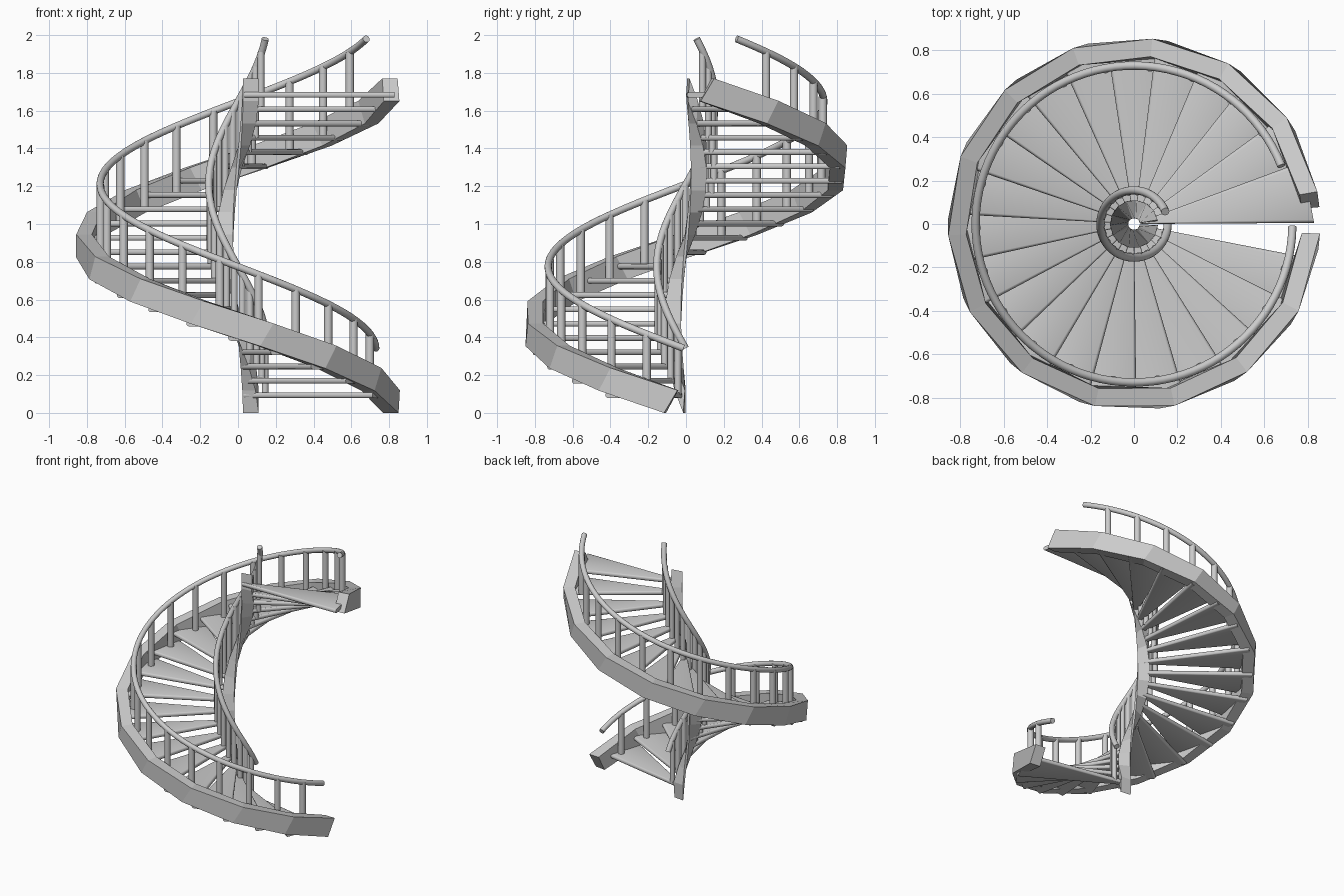
import bpy, bmesh, math
from mathutils import Vector

if "Cube" in bpy.data.objects:
    bpy.data.objects.remove(bpy.data.objects["Cube"])


def polar(r, deg, z):
    # stair turns clockwise seen from above as it climbs
    a = -math.radians(deg)
    return Vector((r * math.cos(a), r * math.sin(a), z))


def loft(name, rings):
    # skin a list of closed cross-sections and cap both ends
    bm = bmesh.new()
    rows = [[bm.verts.new(p) for p in ring] for ring in rings]
    n = len(rows[0])
    for a, b in zip(rows, rows[1:]):
        for i in range(n):
            bm.faces.new((a[i], a[(i + 1) % n], b[(i + 1) % n], b[i]))
    bm.faces.new(rows[0])
    bm.faces.new(rows[-1])
    bmesh.ops.recalc_face_normals(bm, faces=bm.faces)
    me = bpy.data.meshes.new(name)
    bm.to_mesh(me)
    bm.free()
    ob = bpy.data.objects.new(name, me)
    bpy.context.collection.objects.link(ob)
    return ob


def smooth(ob):
    bpy.ops.object.select_all(action='DESELECT')
    ob.select_set(True)
    bpy.context.view_layer.objects.active = ob
    bpy.ops.object.shade_smooth_by_angle(angle=math.radians(40))


# stringers: faceted helical beams, inner and outer
def stringer(name, r0, r1, segs=14):
    rings = []
    for i in range(segs + 1):
        t = i / segs
        a, z = 5.4 + 347 * t, 0.06 + 1.65 * t
        rings.append([polar(r0, a + 2.4, z - 0.06), polar(r1, a + 2.4, z - 0.06),
                      polar(r1, a - 2.4, z + 0.06), polar(r0, a - 2.4, z + 0.06)])
    return loft(name, rings)


stringer("outer_stringer", 0.775, 0.858)
stringer("inner_stringer", 0.027, 0.11)

# treads: wedge boards with rounded front and back edges
FIRST, STEP, WIDTH, COUNT = 11.0, 15.65, 20.0, 22
TREAD_Z, RISE, HALF = 0.094, 0.0757, 0.015


def tread(k):
    mid = FIRST + k * STEP + WIDTH / 2
    z = TREAD_Z + k * RISE
    radial = polar(1, mid, 0)
    across = Vector((-radial.y, radial.x, 0))
    rings = []
    for r in (0.035, 0.83):
        w = r * math.sin(math.radians(WIDTH / 2))
        c = radial * r * math.cos(math.radians(WIDTH / 2)) + Vector((0, 0, z))
        rx = min(HALF, w * 0.9)
        ring = []
        for side in (0, 1):
            for j in range(7):
                t = -math.pi / 2 + math.pi * (side + j / 6)
                s = 1 if side == 0 else -1
                ring.append(c + across * (s * (w - rx) + rx * math.cos(t))
                            + Vector((0, 0, HALF * math.sin(t))))
        rings.append(ring)
    smooth(loft("tread_%02d" % (k + 1), rings))


for k in range(COUNT):
    tread(k)


# handrails: round tubes along the helix
def rail_z(a):
    return 0.342 + 1.638 * (a - 1) / 337.5


def handrail(name, r, n=90):
    rings = []
    for i in range(n + 1):
        a = 1 + 337.5 * i / n
        c = polar(r, a, rail_z(a))
        tan = (polar(r, a + 0.5, rail_z(a + 0.5)) - polar(r, a - 0.5, rail_z(a - 0.5))).normalized()
        out = polar(1, a, 0)
        up = tan.cross(out)
        rings.append([c + 0.019 * (out * math.cos(t) + up * math.sin(t))
                      for t in (2 * math.pi * j / 16 for j in range(16))])
    smooth(loft(name, rings))


handrail("outer_handrail", 0.73)
handrail("inner_handrail", 0.155)


# balusters: round posts from tread to handrail
def baluster(name, r, a, rad):
    k = int((a - FIRST) // STEP)
    c = polar(r, a, 0)
    rings = [[c + Vector((rad * math.cos(t), rad * math.sin(t), z))
              for t in (2 * math.pi * j / 16 for j in range(16))]
             for z in (TREAD_Z + k * RISE, rail_z(a))]
    smooth(loft(name, rings))


for i in range(20):
    a = 16.6 + 16.2 * i
    baluster("outer_baluster_%02d" % (i + 1), 0.728, a, 0.022)
    baluster("inner_baluster_%02d" % (i + 1), 0.15, a, 0.018)
